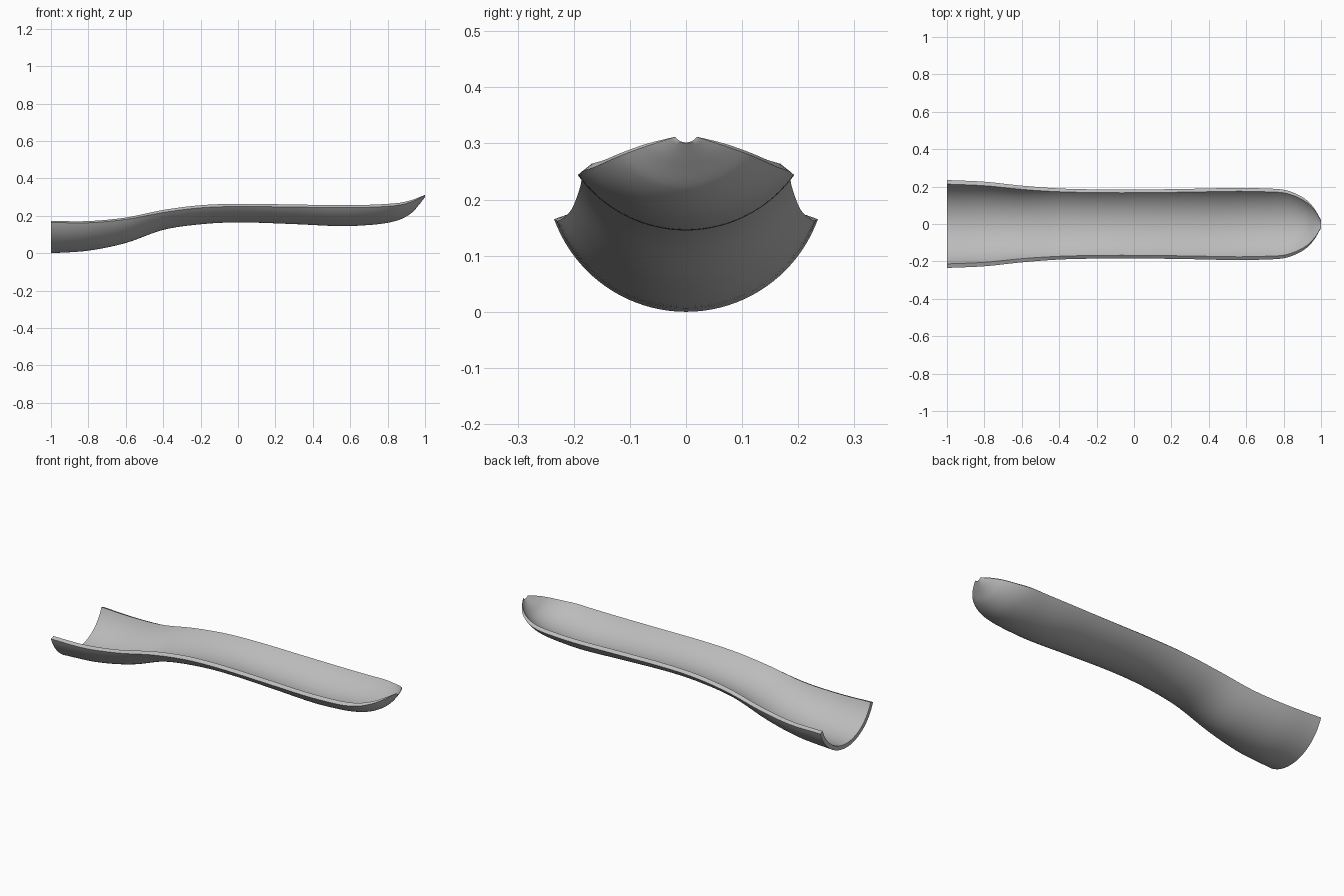
import bpy
import bmesh
import math

cube = bpy.data.objects.get("Cube")
if cube:
    bpy.data.objects.remove(cube, do_unlink=True)

# Stations along the trough: x, half width, outer rim height, underside height, wall
STATIONS = [
    (-1.0, .235, .165, .0, .023),
    (-.8, .226, .163, .014, .023),
    (-.6, .205, .181, .055, .022),
    (-.4, .19, .218, .125, .022),
    (-.2, .185, .243, .155, .022),
    (0, .184, .25, .165, .022),
    (.3, .188, .247, .156, .022),
    (.55, .193, .244, .145, .022),
    (.7, .19, .246, .151, .022),
    (.8, .183, .251, .163, .021),
    (.87, .16, .259, .182, .019),
    (.93, .122, .276, .217, .015),
    (.97, .074, .294, .262, .009),
    (1.0, .021, .311, .3, .002),
]
STEPS = 6
ARC = 40


def slope(i, k):
    """Tangent of column k at station i, for a smooth curve through all stations."""
    a = STATIONS[max(i - 1, 0)]
    b = STATIONS[min(i + 1, len(STATIONS) - 1)]
    return (b[k] - a[k]) / (b[0] - a[0])


def blend(i, t):
    a, b = STATIONS[i], STATIONS[i + 1]
    d = b[0] - a[0]
    row = [a[0] + d * t]
    for k in range(1, len(a)):
        row.append((2 * t**3 - 3 * t**2 + 1) * a[k] + (3 * t**2 - 2 * t**3) * b[k]
                   + d * ((t**3 - 2 * t**2 + t) * slope(i, k)
                          + (t**3 - t**2) * slope(i + 1, k)))
    return row


def section(x, w, rim, low, wall):
    """Closed ring: outer arc, then the inner arc back, both about one centre."""
    h = rim - low
    r = (w * w + h * h) / (2 * h)
    half = math.atan2(w, r - h)
    angles = [half * (2 * i / ARC - 1) for i in range(ARC + 1)]
    outer = [(x, r * math.sin(a), low + r - r * math.cos(a)) for a in angles]
    q = r - wall
    inner = [(x, q * math.sin(a), low + r - q * math.cos(a)) for a in reversed(angles)]
    return outer + inner


# Loft the shell through all sections
rows = [blend(i, s / STEPS) for i in range(len(STATIONS) - 1) for s in range(STEPS)]
rows.append(list(STATIONS[-1]))
bm = bmesh.new()
rings = [[bm.verts.new(p) for p in section(*row)] for row in rows]
n = len(rings[0])
for a, b in zip(rings, rings[1:]):
    for j in range(n):
        k = (j + 1) % n
        bm.faces.new((a[j], a[k], b[k], b[j]))

# Close the wall thickness at both ends
for ring in (rings[0], rings[-1]):
    for j in range(ARC):
        bm.faces.new((ring[j], ring[j + 1], ring[n - 2 - j], ring[n - 1 - j]))
bmesh.ops.recalc_face_normals(bm, faces=bm.faces)

mesh = bpy.data.meshes.new("trough_shell")
bm.to_mesh(mesh)
bm.free()
shell = bpy.data.objects.new("trough_shell", mesh)
bpy.context.collection.objects.link(shell)

# Plain grey
grey = bpy.data.materials.new("plain_grey")
grey.use_nodes = True
colour = (.5, .5, .5, 1)
grey.diffuse_color = colour
grey.node_tree.nodes["Principled BSDF"].inputs["Base Color"].default_value = colour
mesh.materials.append(grey)

# Smooth surfaces with crisp rim edges
bpy.ops.object.select_all(action="DESELECT")
shell.select_set(True)
bpy.context.view_layer.objects.active = shell
bpy.ops.object.shade_smooth_by_angle(angle=math.radians(35))
